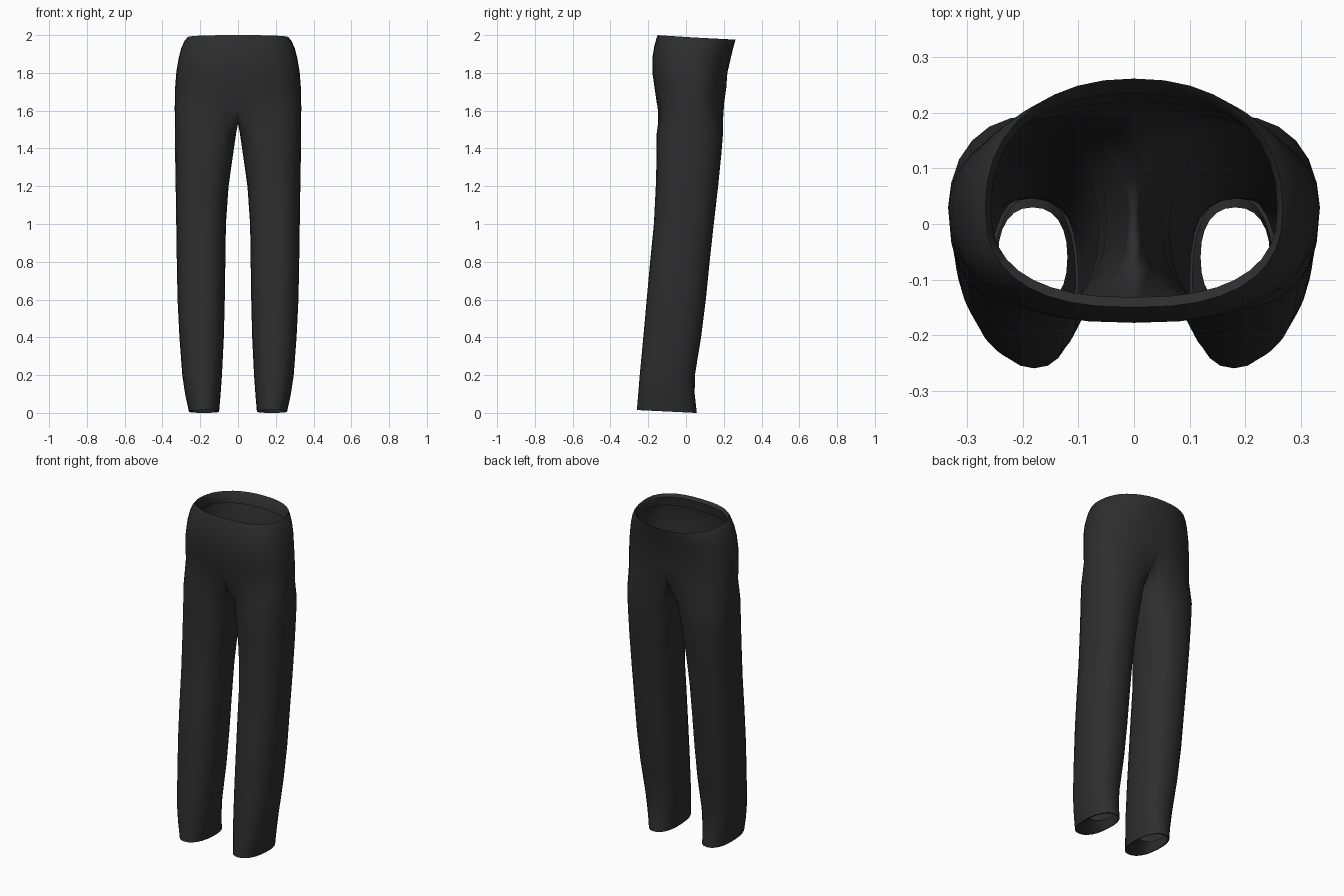
import bpy, bmesh, math

if "Cube" in bpy.data.objects:
    bpy.data.objects.remove(bpy.data.objects["Cube"])

N = 24          # points round one leg
OUT = 19        # points that continue upward into the hip half


def spow(v, n):
    return math.copysign(abs(v) ** (2 / n), v)


def leg_ring(z, x0, x1, y0, y1, tilt=0.0, n=2.3):
    """Closed leg section, starting at the inner front and going round the outside."""
    cx, cy, rx, ry = (x0 + x1) / 2, (y0 + y1) / 2, (x1 - x0) / 2, (y1 - y0) / 2
    ring = []
    for i in range(N):
        a = math.radians(-45 + i * 360 / N)
        c = spow(math.cos(a), n)
        ring.append((cx + rx * spow(math.sin(a), n), cy - ry * c, z + tilt * (1 + c) / 2))
    return ring


def hip_ring(z, half, y0, y1, tilt=0.0, mid=0.03):
    """Half section of the hips from centre front to centre back."""
    ring = []
    for i in range(OUT):
        a = math.pi * i / (OUT - 1)
        c = math.cos(a)
        s = spow(math.sin(a), 2.5 if c > 0 else 2.2) if 0 < i < OUT - 1 else 0
        c2 = spow(c, 2.5 if c > 0 else 2.2)
        y = mid - (mid - y0) * c2 if c > 0 else mid - (y1 - mid) * c2
        ring.append((half * s, y, z - tilt * (1 - c2) / 2))
    return ring


# Leg sections: height, inner x, outer x, front y, back y
LEG = [
    (0.10, 0.092, 0.28, -0.253, 0.046),
    (0.20, 0.085, 0.295, -0.245, 0.047),
    (0.40, 0.075, 0.31, -0.226, 0.08),
    (0.60, 0.07, 0.32, -0.208, 0.105),
    (0.80, 0.067, 0.324, -0.19, 0.125),
    (1.00, 0.064, 0.327, -0.17, 0.147),
    (1.20, 0.05, 0.33, -0.16, 0.17),
    (1.37, 0.026, 0.333, -0.155, 0.187),
    (1.48, 0.01, 0.334, -0.155, 0.196),
]
# Hip sections: height, half width, front y, back y, drop at the back
HIP = [
    (1.72, 0.333, -0.166, 0.213, 0.0),
    (1.80, 0.327, -0.178, 0.219, 0.0),
    (1.88, 0.315, -0.178, 0.235, 0.01),
    (1.94, 0.30, -0.168, 0.248, 0.015),
    (1.98, 0.283, -0.157, 0.257, 0.022),
    (2.00, 0.268, -0.15, 0.262, 0.024),
    (1.985, 0.258, -0.132, 0.248, 0.024),
    (1.93, 0.268, -0.14, 0.235, 0.02),
]

# Hem facing turned into the leg, then the leg itself
rings = [leg_ring(0.05, 0.12, 0.245, -0.15, 0.03, 0.01),
         leg_ring(0.0, 0.105, 0.253, -0.25, 0.05, 0.015),
         leg_ring(0.0, 0.10, 0.26, -0.26, 0.057, 0.015)]
rings += [leg_ring(*row) for row in LEG]

# Joining ring: the hip section outside, the crotch curve inside
join = hip_ring(1.62, 0.335, -0.155, 0.206)
front, back, low = join[0][1], join[-1][1], -0.02
join = [(x, y, z + 0.05 * (1 - x / 0.335) * (1 if y > 0 else 0.4)) for x, y, z in join]
for k in range(1, N - OUT + 1):
    y = back + (front - back) * k / (N - OUT + 1)
    if y > low:
        z = 1.53 + 0.14 * ((y - low) / (back - low)) ** 2
    else:
        z = 1.53 + 0.11 * ((y - low) / (front - low)) ** 2
    join.append((0, y, z))
rings.append(join)

bm = bmesh.new()
rows = [[bm.verts.new(p) for p in r] for r in rings]
for lo, hi in zip(rows, rows[1:]):
    for i in range(N):
        j = (i + 1) % N
        bm.faces.new((lo[i], lo[j], hi[j], hi[i]))

# Hips and waist facing
hips = [rows[-1][:OUT]] + [[bm.verts.new(p) for p in hip_ring(*row)] for row in HIP]
for lo, hi in zip(hips, hips[1:]):
    for i in range(OUT - 1):
        bm.faces.new((lo[i], lo[i + 1], hi[i + 1], hi[i]))

mesh = bpy.data.meshes.new("trousers")
bm.to_mesh(mesh)
bm.free()
trousers = bpy.data.objects.new("trousers", mesh)
bpy.context.collection.objects.link(trousers)

# Second leg
mirror = trousers.modifiers.new("other_leg", 'MIRROR')
mirror.use_clip = True
mirror.merge_threshold = 0.001

# Dark cloth
cloth = bpy.data.materials.new("charcoal_cloth")
cloth.use_nodes = True
colour = (0.027, 0.027, 0.027, 1)
cloth.diffuse_color = colour
bsdf = cloth.node_tree.nodes["Principled BSDF"]
bsdf.inputs["Base Color"].default_value = colour
bsdf.inputs["Roughness"].default_value = 0.9
mesh.materials.append(cloth)

bpy.context.view_layer.objects.active = trousers
trousers.select_set(True)
bpy.ops.object.shade_smooth_by_angle(angle=math.radians(50))
